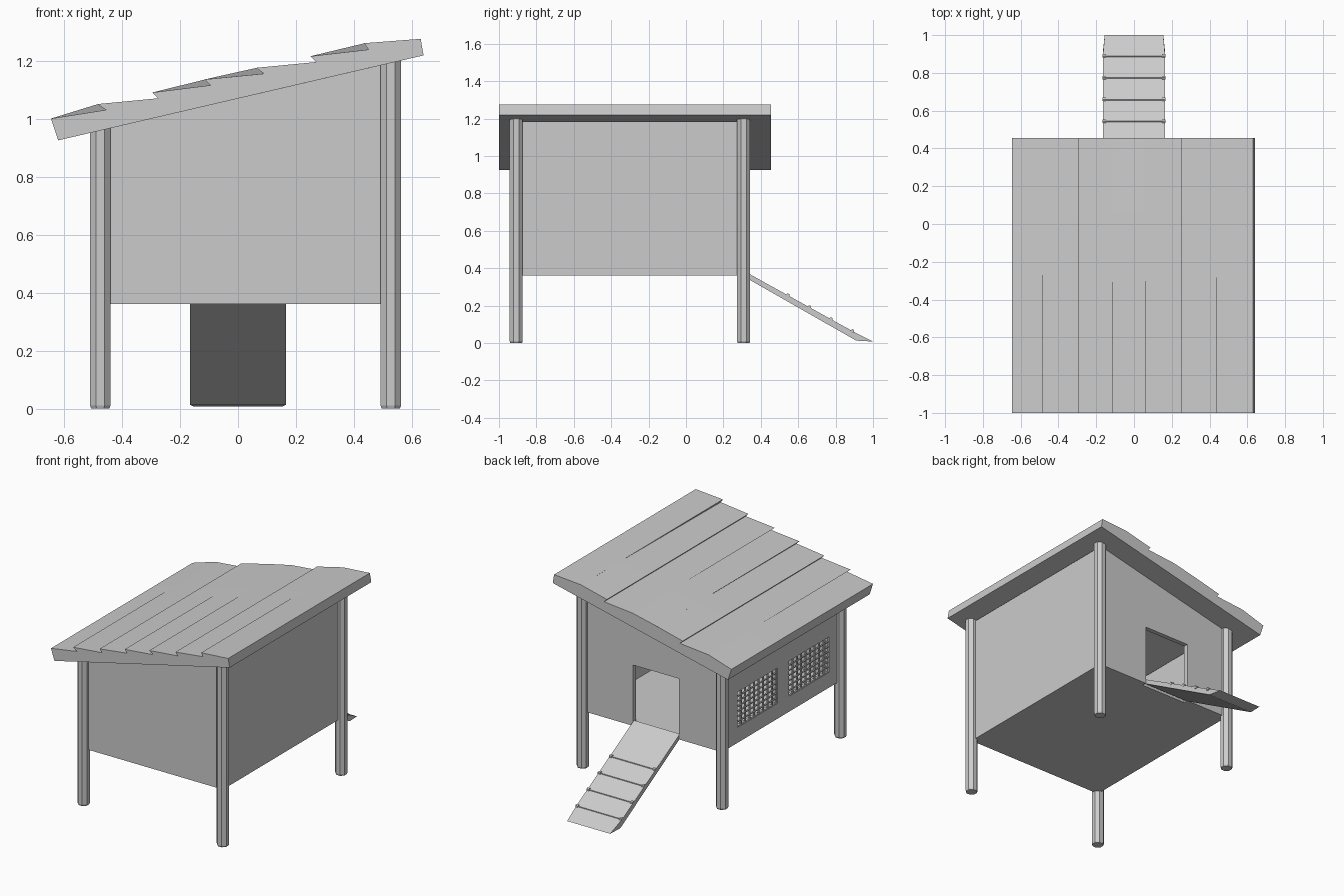
import bpy, bmesh, math
from mathutils import Vector, Matrix

if "Cube" in bpy.data.objects:
    bpy.data.objects.remove(bpy.data.objects["Cube"])

XL, XR, YF, YB = -0.475, 0.527, -0.908, 0.308   # wall planes = post centres
FLOOR, T = 0.36, 0.03


def under(x):
    """Height of the sloping roof underside."""
    return 0.925 + (x + 0.62) * 0.2325


def finish(name, bm):
    bmesh.ops.recalc_face_normals(bm, faces=bm.faces)
    me = bpy.data.meshes.new(name)
    bm.to_mesh(me)
    bm.free()
    ob = bpy.data.objects.new(name, me)
    bpy.context.collection.objects.link(ob)
    return ob


def loft(name, sections):
    """Skin matching closed loops and cap both ends."""
    bm = bmesh.new()
    rings = [[bm.verts.new(p) for p in s] for s in sections]
    n = len(rings[0])
    for a, b in zip(rings, rings[1:]):
        for i in range(n):
            j = (i + 1) % n
            bm.faces.new((a[i], a[j], b[j], b[i]))
    bm.faces.new(rings[0])
    bm.faces.new(rings[-1])
    bmesh.ops.remove_doubles(bm, verts=bm.verts, dist=1e-5)
    return finish(name, bm)


def prism_y(name, prof, y0, y1):
    return loft(name, [[(x, y, z) for x, z in prof] for y in (y0, y1)])


def prism_x(name, prof, x0, x1):
    return loft(name, [[(x, y, z) for y, z in prof] for x in (x0, x1)])


def box(name, x0, x1, y0, y1, z0, z1):
    return prism_y(name, [(x0, z0), (x1, z0), (x1, z1), (x0, z1)], y0, y1)


def rod(bm, a, b, r, sides=6):
    a, b = Vector(a), Vector(b)
    d = b - a
    m = Matrix.Translation((a + b) / 2) @ d.to_track_quat('Z', 'Y').to_matrix().to_4x4()
    bmesh.ops.create_cone(bm, cap_ends=True, segments=sides, radius1=r,
                          radius2=r, depth=d.length, matrix=m)


def cut(ob, cutter):
    cutter.hide_render = True
    cutter.hide_viewport = False
    cutter.display_type = 'WIRE'
    mod = ob.modifiers.new("opening", 'BOOLEAN')
    mod.operation, mod.solver, mod.object = 'DIFFERENCE', 'EXACT', cutter


# Corner posts: octagonal, slightly chamfered feet, tops cut to the roof slope
def post(name, x, y):
    rings = []
    for r, z in ((0.034, 0), (0.038, 0.01), (0.038, None)):
        ring = []
        for k in range(8):
            a = math.pi / 8 + k * math.pi / 4
            px = x + r * math.cos(a)
            ring.append((px, y + r * math.sin(a), under(px) + 0.005 if z is None else z))
        rings.append(ring)
    loft(name, rings)


for xn, x in (("left", XL), ("right", XR)):
    for yn, y in (("front", YF), ("back", YB)):
        post(f"{yn}_{xn}_post", x, y)

# Floor and four walls following the roof slope
box("floor", XL + T, XR - T, YF + T, YB - T, FLOOR, FLOOR + 0.02)
slope = [(XL, FLOOR), (XR, FLOOR), (XR, under(XR)), (XL, under(XL))]
prism_y("front_wall", slope, YF, YF + T)
D, DT = 0.165, 0.755
prism_y("back_wall", [(XL, FLOOR), (-D, FLOOR), (-D, DT), (D, DT), (D, FLOOR)] + slope[1:], YB - T, YB)
box("right_wall", XR - T, XR, YF + T, YB - T, FLOOR, under(XR - T))
left = box("left_wall", XL, XL + T, YF + T, YB - T, FLOOR, under(XL))

# Mesh windows in the left wall
Z0, Z1 = 0.46, 0.69
for i, (y0, y1) in enumerate(((-0.26, 0.15), (-0.79, -0.38))):
    cut(left, box(f"window_cutter_{i + 1}", XL - 0.05, XL + 0.08, y0, y1, Z0, Z1))
    bm = bmesh.new()
    xm = XL + 0.008
    for k in range(10):
        y = y0 + (y1 - y0) * k / 9
        rod(bm, (xm, y, Z0), (xm, y, Z1), 0.006)
    for k in range(8):
        z = Z0 + (Z1 - Z0) * k / 7
        rod(bm, (xm, y0, z), (xm, y1, z), 0.006)
    finish(f"window_mesh_{i + 1}", bm)

# Overlapping plank roof: steps (low corner, high corner, runs full length)
steps = [((-0.455, 1.030), (-0.485, 1.050), False),
         ((-0.275, 1.070), (-0.295, 1.090), True),
         ((-0.095, 1.115), (-0.115, 1.135), False),
         ((0.090, 1.155), (0.062, 1.175), False),
         ((0.270, 1.195), (0.250, 1.215), True),
         ((0.450, 1.238), (0.435, 1.260), False)]


def roof_section(y, t):
    prof = [(0.640, 1.218), (-0.620, 0.925), (-0.645, 1.0)]
    for lo, hi, full in steps:
        f = 0 if full else t
        prof += [tuple(a + (b - a) * f * 0.98 for a, b in zip(lo, hi)), hi]
    return [(x, y, z) for x, z in prof + [(0.630, 1.275)]]


loft("plank_roof", [roof_section(-1.0, 0), roof_section(0.05, 1), roof_section(0.455, 1)])

# Ramp board with a tapered tip, plus cross cleats
prof = [(YB - 0.01, 0.392), (0.89, 0.064), (1.0, 0.008), (0.91, 0.013), (YB - 0.01, 0.362)]
ramp = prism_x("ramp", prof, -D, D)
for v in ramp.data.vertices:
    if v.co.y > 0.95:
        v.co.x *= 0.94
bm = bmesh.new()
for y in (0.545, 0.66, 0.775, 0.89):
    z = 0.392 - (y - YB + 0.01) * 0.5545
    rod(bm, (-D, y, z), (D, y, z), 0.006)
    for s in (-1, 1):
        rod(bm, (s * 0.148, y, z), (s * 0.166, y, z), 0.011)
finish("ramp_cleats", bm)
